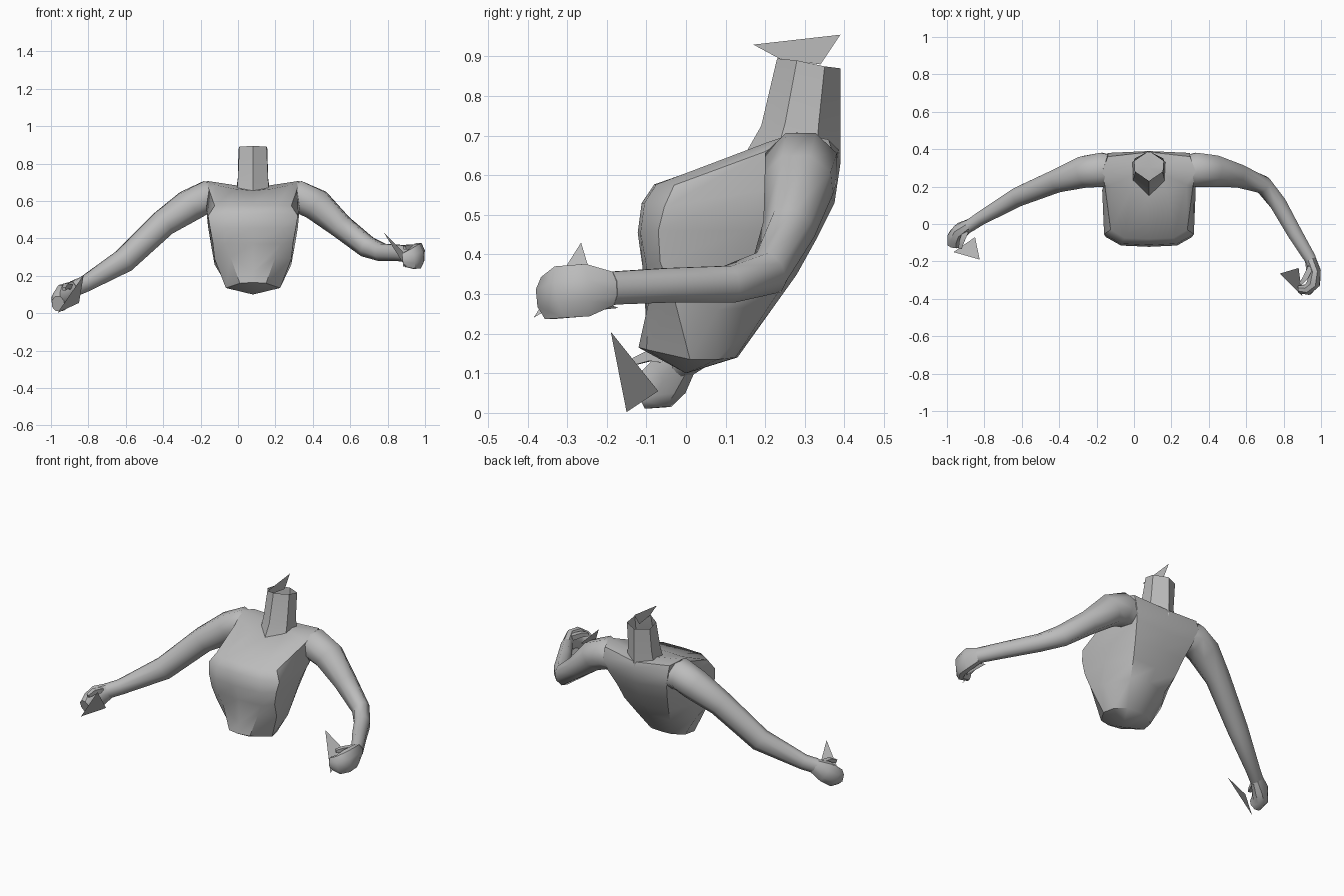
import bpy, bmesh, math
from mathutils import Vector

cube = bpy.data.objects.get("Cube")
if cube:
    bpy.data.objects.remove(cube, do_unlink=True)

# One plain grey for the whole figure
grey = bpy.data.materials.new("plain grey")
grey.use_nodes = True
colour = (0.5, 0.5, 0.5, 1)
grey.diffuse_color = colour
grey.node_tree.nodes["Principled BSDF"].inputs["Base Color"].default_value = colour

BODY_X = 0.08  # the body stands a little left of the centre


def finish(name, bm, sharp=40):
    """Turn a bmesh into a shaded object."""
    bmesh.ops.recalc_face_normals(bm, faces=bm.faces)
    mesh = bpy.data.meshes.new(name)
    bm.to_mesh(mesh)
    bm.free()
    mesh.materials.append(grey)
    obj = bpy.data.objects.new(name, mesh)
    bpy.context.collection.objects.link(obj)
    bpy.ops.object.select_all(action="DESELECT")
    obj.select_set(True)
    bpy.context.view_layer.objects.active = obj
    bpy.ops.object.shade_smooth_by_angle(angle=math.radians(sharp))


def loft(name, rings, tips=(), sharp=40):
    """Skin closed rings; optional tips close the first and last ring."""
    bm = bmesh.new()
    loops = [[bm.verts.new(p) for p in ring] for ring in rings]
    count = len(loops[0])
    for low, high in zip(loops, loops[1:]):
        for i in range(count):
            j = (i + 1) % count
            bm.faces.new((low[i], low[j], high[j], high[i]))
    for loop, point in zip((loops[0], loops[-1]), tips):
        tip = bm.verts.new(point)
        for i in range(count):
            bm.faces.new((loop[i], tip, loop[(i + 1) % count]))
    finish(name, bm, sharp)


def mirrored_ring(half):
    """Close a half ring that runs from front centre to back centre."""
    right = [(BODY_X + x, y, z) for x, y, z in half]
    left = [(BODY_X - x, y, z) for x, y, z in half[-2:0:-1]]
    return right + left


def limb(name, path, sides=8):
    """Tube along a path of (x, y, z, half width, half height)."""
    centres = [Vector(p[:3]) for p in path]
    rings = []
    for i, (centre, stop) in enumerate(zip(centres, path)):
        ahead = centres[min(i + 1, len(path) - 1)]
        behind = centres[max(i - 1, 0)]
        along = (ahead - behind).normalized()
        across = Vector((0, 0, 1)).cross(along).normalized()
        up = along.cross(across)
        ring = []
        for k in range(sides):
            a = math.tau * (k + 0.5) / sides
            ring.append(centre + across * math.cos(a) * stop[3] * 1.07
                        + up * math.sin(a) * stop[4] * 1.07)
        rings.append(ring)
    loft(name, rings, tips=(centres[0], centres[-1]), sharp=52)


def plate(name, points):
    """Single flat sheet."""
    bm = bmesh.new()
    bm.faces.new([bm.verts.new(p) for p in points])
    finish(name, bm)


# Torso: rings from the waist to the shoulder line
torso_halves = [
    [(0, -.12, .165), (.07, -.1, .16), (.145, .01, .135),
     (.13, .08, .135), (.07, .125, .14), (0, .13, .14)],
    [(0, -.1, .22), (.12, -.09, .3), (.205, -.03, .29),
     (.205, .08, .26), (.12, .21, .27), (0, .23, .28)],
    [(0, -.11, .37), (.15, -.1, .37), (.215, -.065, .38),
     (.225, .12, .37), (.15, .27, .36), (0, .28, .35)],
    [(0, -.122, .455), (.15, -.115, .455), (.23, -.07, .46),
     (.24, .15, .46), (.17, .31, .45), (0, .33, .44)],
    [(0, -.112, .53), (.15, -.105, .53), (.24, -.055, .52),
     (.25, .18, .56), (.2, .36, .55), (0, .375, .53)],
    [(0, -.08, .577), (.13, -.075, .577), (.205, -.03, .575),
     (.235, .2, .66), (.22, .38, .63), (0, .39, .63)],
    [(0, .15, .655), (.1, .17, .665), (.2, .21, .685),
     (.25, .28, .708), (.22, .36, .69), (0, .385, .665)],
]
loft("torso", [mirrored_ring(h) for h in torso_halves],
     tips=((BODY_X, 0, .1), (BODY_X, .3, .67)))

# Neck: open six-sided tube with a flat flap over its top
neck_halves = [
    [(0, .15, .655), (.085, .23, .66), (.09, .33, .66), (0, .39, .63)],
    [(0, .19, .725), (.08, .25, .73), (.08, .335, .73), (0, .39, .7)],
    [(0, .23, .895), (.073, .28, .89), (.078, .35, .875), (0, .39, .87)],
]
loft("neck", [mirrored_ring(h) for h in neck_halves], sharp=32)
plate("neck_flap", [(BODY_X, .17, .93), (BODY_X, .235, .895),
                    (BODY_X, .34, .88), (BODY_X, .39, .955)])

# Left arm: bent at the elbow and reaching forward
limb("left_arm", [
    (.24, .29, .6, .07, .07), (.33, .29, .62, .092, .088),
    (.42, .285, .58, .085, .085), (.55, .26, .465, .063, .063),
    (.69, .21, .355, .047, .057), (.77, .11, .325, .045, .047),
    (.86, -.05, .322, .04, .044), (.945, -.19, .315, .032, .042)])
limb("left_hand", [
    (.94, -.18, .315, .03, .04), (.967, -.25, .31, .032, .067),
    (.96, -.315, .305, .036, .067), (.93, -.35, .29, .03, .055),
    (.88, -.35, .285, .02, .035)])
limb("left_thumb", [
    (.945, -.23, .35, .02, .02), (.915, -.29, .355, .018, .018),
    (.89, -.32, .35, .012, .012)], sides=4)
plate("left_hand_spike", [(.78, -.265, .43), (.88, -.235, .33),
                          (.9, -.385, .24)])
plate("left_palm_flap", [(.91, -.17, .265), (.95, -.24, .29),
                         (.93, -.31, .25)])

# Right arm: straighter and lowered to the side
limb("right_arm", [
    (-.08, .29, .6, .07, .07), (-.17, .29, .62, .092, .088),
    (-.26, .28, .575, .085, .085), (-.4, .235, .48, .063, .07),
    (-.61, .15, .28, .052, .063), (-.82, .03, .155, .036, .042),
    (-.88, -.01, .13, .034, .042)])
limb("right_hand", [
    (-.87, 0, .135, .03, .04), (-.925, -.035, .1, .042, .06),
    (-.955, -.07, .065, .042, .058), (-.962, -.115, .05, .034, .042)])
limb("right_thumb", [
    (-.9, -.04, .14, .02, .02), (-.92, -.09, .145, .018, .018),
    (-.93, -.13, .13, .012, .012)], sides=4)
plate("right_hand_spike", [(-.825, -.19, .205), (-.85, -.07, .055),
                           (-.965, -.15, .002)])
